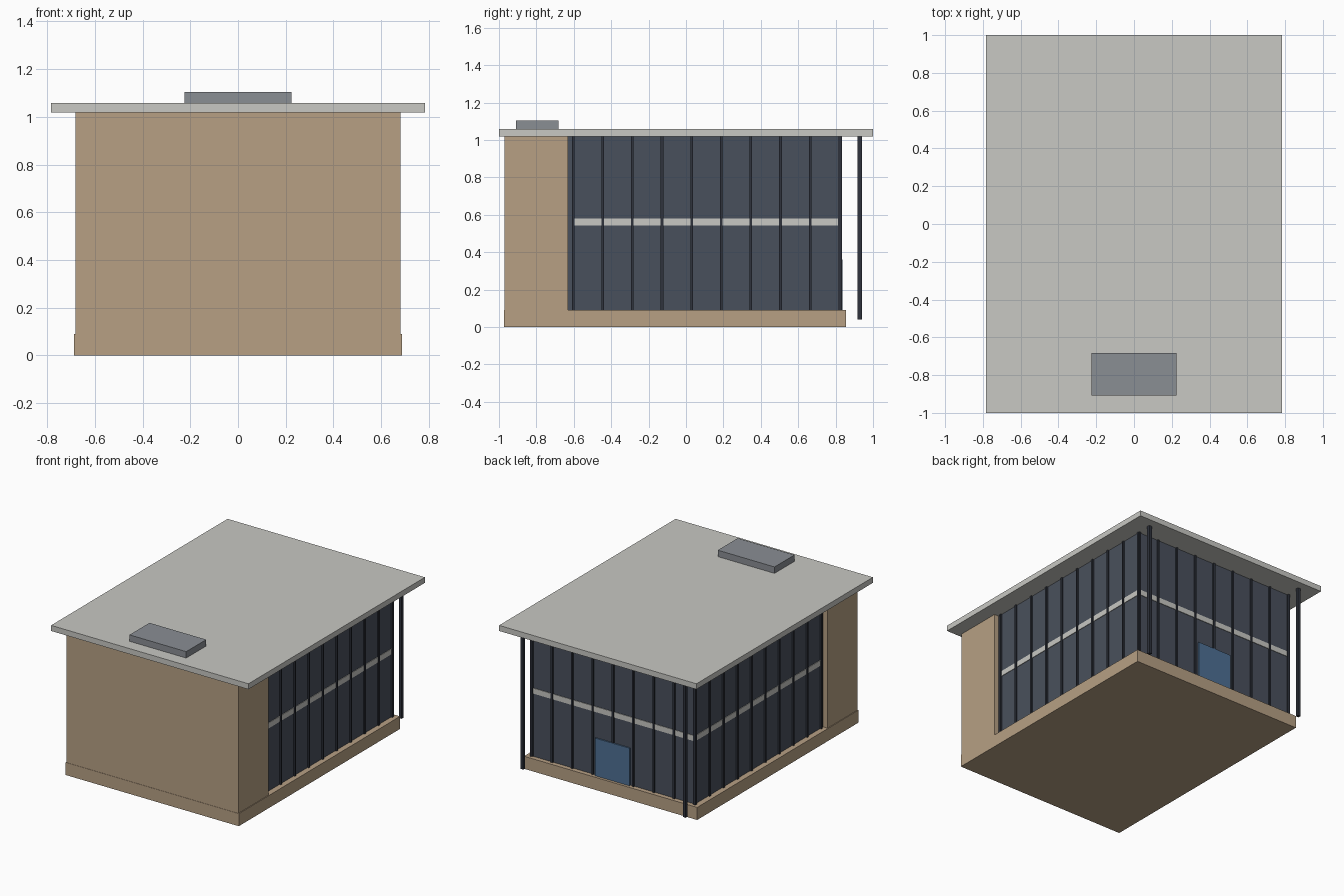
import bpy

if "Cube" in bpy.data.objects:
    bpy.data.objects.remove(bpy.data.objects["Cube"])


def srgb(c):
    return c / 12.92 if c <= 0.04045 else ((c + 0.055) / 1.055) ** 2.4


def material(name, r, g, b):
    m = bpy.data.materials.new(name)
    m.diffuse_color = (srgb(r / 255), srgb(g / 255), srgb(b / 255), 1)
    m.use_nodes = True
    m.node_tree.nodes["Principled BSDF"].inputs["Base Color"].default_value = m.diffuse_color
    return m


BRICK = material("tan_brick", 183, 160, 132)
ROOF = material("pale_grey", 200, 200, 195)
GLASS = material("dark_glass", 73, 80, 92)
FRAME = material("dark_frame", 46, 50, 60)
DOOR = material("blue_door", 78, 112, 148)
UNIT = material("unit_grey", 138, 142, 148)


def box(name, x, y, z, mat):
    """Axis-aligned box from (min, max) ranges."""
    bpy.ops.mesh.primitive_cube_add(size=1, location=[(a + b) / 2 for a, b in (x, y, z)])
    o = bpy.context.object
    o.name = name
    o.scale = [b - a for a, b in (x, y, z)]
    bpy.ops.object.transform_apply(location=False, rotation=False, scale=True)
    o.data.materials.append(mat)
    return o


Z0, Z1, Z2 = 0.09, 1.018, 1.058   # plinth top, roof underside, roof top
GX, GY = 0.646, 0.822             # glass faces
W, P = 0.007, 0.011               # mullion half width, projection

# Main masses
box("plinth", (-0.687, 0.687), (-0.972, 0.855), (0, Z0), BRICK)
box("brick_front_block", (-0.682, 0.682), (-0.97, -0.63), (Z0, Z1), BRICK)
box("glass_hall", (-GX, GX), (-0.63, GY), (Z0, Z1), GLASS)
box("roof_slab", (-0.783, 0.783), (-1, 1), (Z1, Z2), ROOF)
box("roof_unit", (-0.225, 0.225), (-0.908, -0.682), (Z2, 1.104), UNIT)

# Pale floor band around the glazing
box("floor_band", (-GX - 0.004, GX + 0.004), (-0.603, GY + 0.004), (0.542, 0.581), ROOF)

# Side mullions, frame strip beside the brick, and roof posts
for s, side in ((-1, "left"), (1, "right")):
    xs = sorted((s * (GX - 0.01), s * (GX + P)))
    for i in range(10):
        y = -0.603 + i * 0.1583
        box(f"mullion_{side}_{i}", xs, (y - W, y + W), (Z0, Z1), FRAME)
    px = s * 0.645
    box(f"roof_post_{side}", (px - 0.011, px + 0.011), (0.918, 0.94), (0.04, Z1), FRAME)

# Back mullions
for i in range(9):
    x = -GX + i * GX / 4
    box(f"mullion_back_{i}", (x - W, x + W), (GY - 0.01, GY + P), (Z0, Z1), FRAME)

# Back door
box("back_door", (-0.138, 0.138), (GY + 0.005, GY + P + 0.003), (Z0, 0.36), DOOR)
